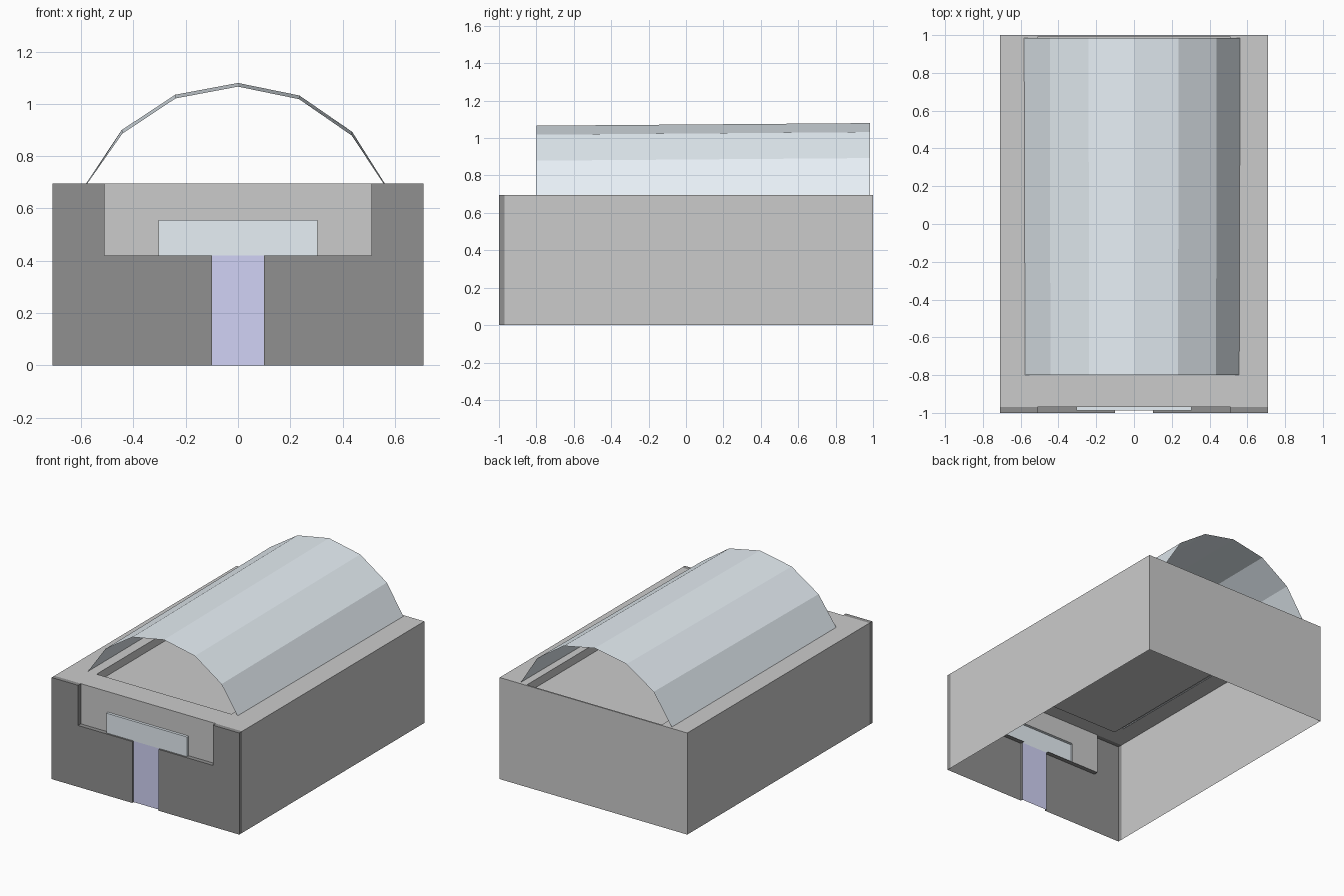
import bpy, bmesh

if "Cube" in bpy.data.objects:
    bpy.data.objects.remove(bpy.data.objects["Cube"])

W, Y0, Y1, H = 0.71, -0.97, 1.0, 0.695      # shell half width, front, back, height
NX, NZ = 0.51, 0.42                         # facade notch half width and sill height


def material(name, rgb):
    m = bpy.data.materials.new(name)
    m.diffuse_color = (*rgb, 1)
    m.use_nodes = True
    m.node_tree.nodes["Principled BSDF"].inputs["Base Color"].default_value = m.diffuse_color
    return m


grey_dark = material("dark_panel", (0.28, 0.28, 0.28))
floor_grey = material("floor_grey", (0.63, 0.63, 0.63))
blue = material("pale_blue", (0.80, 0.87, 0.92))
violet = material("violet", (0.64, 0.65, 0.92))


def sheet(name, polys, mat=None, mirror=False):
    """Flat-shaded open surface from a list of polygons, optionally mirrored in x."""
    bm = bmesh.new()
    for poly in polys:
        bm.faces.new([bm.verts.new(p) for p in poly])
    bmesh.ops.remove_doubles(bm, verts=bm.verts, dist=1e-4)
    bmesh.ops.recalc_face_normals(bm, faces=bm.faces)
    me = bpy.data.meshes.new(name)
    bm.to_mesh(me)
    bm.free()
    ob = bpy.data.objects.new(name, me)
    bpy.context.collection.objects.link(ob)
    if mat:
        me.materials.append(mat)
    if mirror:
        ob.modifiers.new("mirror", 'MIRROR').use_axis[0] = True
    return ob


def bridge(a, b, closed=True):
    """Quads between two matching point loops."""
    n = len(a)
    return [(a[i], a[(i + 1) % n], b[(i + 1) % n], b[i]) for i in range(n if closed else n - 1)]


def rect(x, y0, y1, z):
    return [(-x, y0, z), (x, y0, z), (x, y1, z), (-x, y1, z)]


def at_y(pts, y):
    return [(x, y, z) for x, z in pts]


# Hollow shell: walls without front or bottom, top rim and sunken well
top, base = rect(W, Y0, Y1, H), rect(W, Y0, Y1, 0)
well_top, well_base = rect(NX, -0.8, 0.99, H), rect(NX, -0.8, 0.99, 0.64)
sheet("shell", bridge(base, top)[1:] + bridge(top, well_top) + bridge(well_top, well_base))
sheet("sunken_floor", [well_base], floor_grey)

# Grey wall in the notch, with a gap for the window
half = [(0.30, NZ), (NX, NZ), (NX, H), (0, H), (0, 0.555), (0.30, 0.555)]
sheet("notch_wall", [at_y(half, Y0)], mirror=True)

# Dark facade standing proud of the shell
outline = [(0.1, 0), (W, 0), (W, H), (NX, H), (NX, NZ), (0.1, NZ)]
front, rear = at_y(outline, -1), at_y(outline, Y0)
jamb = at_y([(0.1, NZ), (0.1, 0)], -1)
sheet("facade", [front] + bridge(front[1:], rear[1:], False)
      + bridge(jamb, at_y([(0.1, NZ), (0.1, 0)], -0.985), False), grey_dark, mirror=True)

# Recessed door
sheet("door", [at_y([(-0.1, 0), (0.1, 0), (0.1, NZ), (-0.1, NZ)], -0.985)], violet)

# Window box, open at the back
pane = [(-0.305, NZ), (-0.305, 0.555), (0.305, 0.555), (0.305, NZ)]
sheet("window", [at_y(pane, -0.988)] + bridge(at_y(pane, -0.988), at_y(pane, Y0), False), blue)

# Thin arched roof, tilted slightly up toward the back
arch = [(-0.583, 0.693), (-0.445, 0.90), (-0.24, 1.035), (0, 1.08),
        (0.235, 1.032), (0.437, 0.893), (0.563, 0.693)]
front_arch = [(x * 0.995, -0.8, max(z - 0.014, 0.69)) for x, z in arch]
sheet("arched_roof", bridge(front_arch, at_y(arch, 0.985), False), blue)
